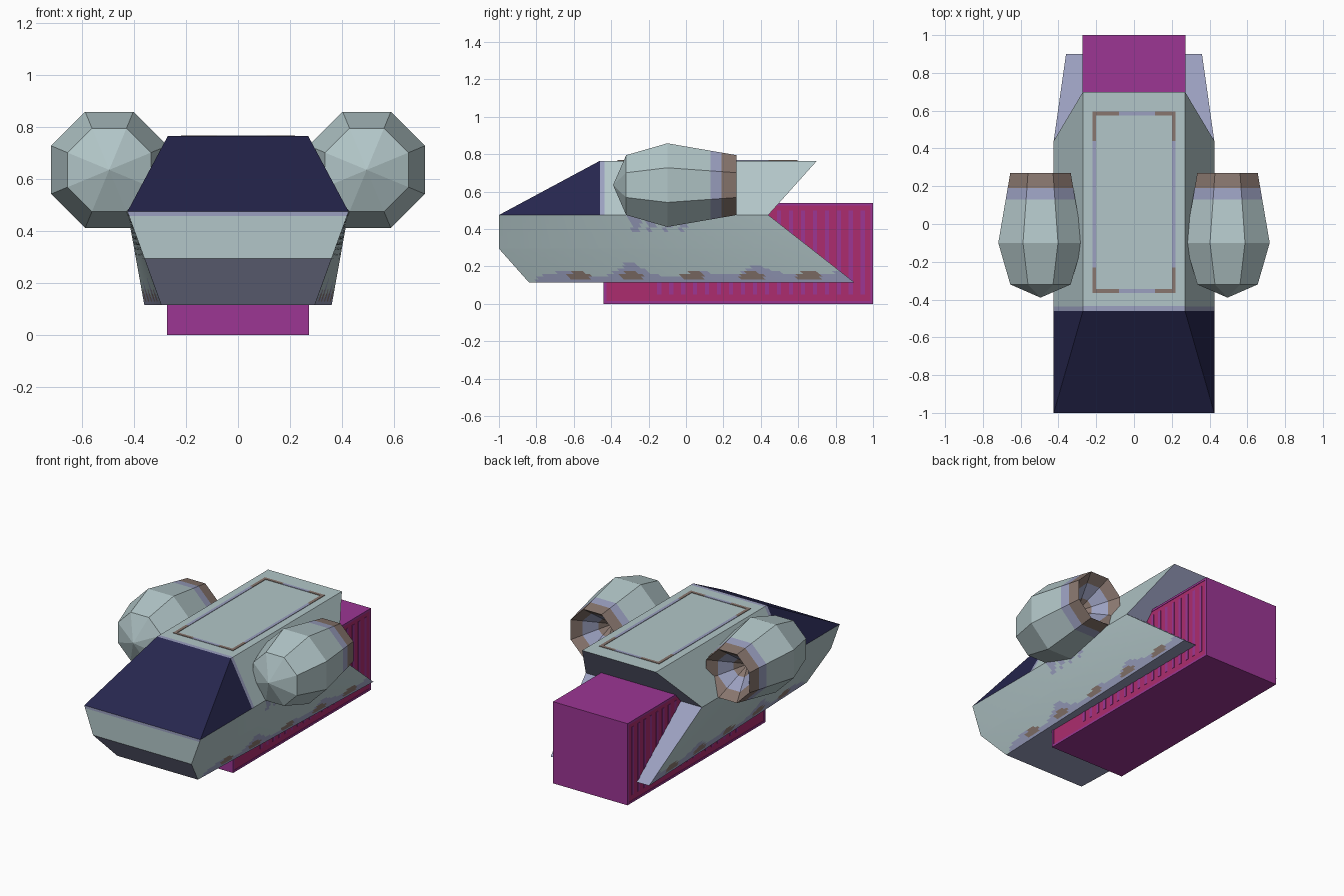
import bpy, bmesh, math
from mathutils import Vector

if "Cube" in bpy.data.objects:
    bpy.data.objects.remove(bpy.data.objects["Cube"])


def material(name, rgb):
    m = bpy.data.materials.new(name)
    lin = [((c / 255 + 0.055) / 1.055) ** 2.4 for c in rgb]
    m.diffuse_color = (*lin, 1)
    m.use_nodes = True
    m.node_tree.nodes["Principled BSDF"].inputs["Base Color"].default_value = m.diffuse_color
    return m


MATS = [material("pale_grey_green", (178, 198, 200)),
        material("lavender_grey", (155, 160, 192)),
        material("rust_brown", (136, 118, 110)),
        material("window_navy", (38, 38, 78)),
        material("magenta", (172, 44, 110)),
        material("purple", (156, 54, 148))]
HULL, LAV, RUST, NAVY, MAGENTA, PURPLE = range(6)


def finish(bm, name):
    me = bpy.data.meshes.new(name)
    bm.to_mesh(me)
    bm.free()
    for m in MATS:
        me.materials.append(m)
    ob = bpy.data.objects.new(name, me)
    bpy.context.collection.objects.link(ob)
    return ob


def patch(bm, corners, paint, nu=1, nv=1):
    """Bilinear grid between four corners, facing away from the hull centre."""
    a, b, c, d = [Vector(p) for p in corners]

    def at(i, j):
        u, v = i / nu, j / nv
        return a.lerp(b, u).lerp(d.lerp(c, u), v)
    vs = [[bm.verts.new(at(i, j)) for j in range(nv + 1)] for i in range(nu + 1)]
    for i in range(nu):
        for j in range(nv):
            f = bm.faces.new((vs[i][j], vs[i + 1][j], vs[i + 1][j + 1], vs[i][j + 1]))
            f.normal_update()
            mid = f.calc_center_median()
            if f.normal.dot(mid - Vector((0, 0, 0.42))) < 0:
                f.normal_flip()
            f.material_index = paint(mid.y, mid.z) if callable(paint) else paint


def box(bm, lo, hi, mat, side_mat=None):
    size = [h - l for l, h in zip(lo, hi)]
    vs = bmesh.ops.create_cube(bm, size=1)["verts"]
    for v in vs:
        v.co = Vector([l + (v.co[k] + 0.5) * size[k] for k, l in enumerate(lo)])
    for f in {f for v in vs for f in v.link_faces}:
        f.normal_update()
        f.material_index = side_mat if side_mat is not None and abs(f.normal.x) > 0.5 else mat


def bump(y, centre, width):
    return math.exp(-((y - centre) / width) ** 2)


# weathering rules for the hull sides
def lower_paint(y, z):
    for c in (-0.57, -0.29, 0.04, 0.35, 0.66):
        if ((y - c) / 0.065) ** 2 + ((z - 0.147) / 0.024) ** 2 < 1:
            return RUST
    top = 0.158 + 0.05 * bump(y, -0.3, 0.08) + 0.045 * bump(y, 0.36, 0.08) + 0.012 * math.sin(y * 17)
    return LAV if 0.118 < z < top and y > -0.8 else HULL


def middle_paint(y, z):
    if -0.31 < y < 0.01 and z > 0.415 + 0.03 * math.sin(y * 75):
        return LAV
    return HULL


# hull: upper cabin, lower body, nose and cut-away tail
bm = bmesh.new()
for s in (1, -1):
    def P(x, y, z):
        return (s * x, y, z)
    # side bands
    patch(bm, [P(.425, -1, .475), P(.425, .44, .475), P(.3925, .67, .295), P(.36, -1, .295)],
          middle_paint, 72, 8)
    patch(bm, [P(.36, -1, .295), P(.3925, .67, .295), P(.36, .90, .115), P(.295, -.84, .115)],
          lower_paint, 80, 12)
    # cabin side with trim next to the window
    patch(bm, [P(.425, -.46, .475), P(.425, -.437, .475), P(.27, -.437, .765), P(.27, -.46, .765)], LAV)
    patch(bm, [P(.425, -.437, .475), P(.425, .44, .475), P(.27, .70, .765), P(.27, -.437, .765)], HULL)
    # side window
    f = bm.faces.new([bm.verts.new(P(*p)) for p in
                      ((.425, -1, .475), (.425, -.46, .475), (.27, -.46, .765))][::s])
    f.material_index = NAVY


def across(w0, y0, z0, w1, y1, z1, mat):
    patch(bm, [(-w0, y0, z0), (w0, y0, z0), (w1, y1, z1), (-w1, y1, z1)], mat)


across(.425, -1, .475, .27, -.46, .765, NAVY)        # windscreen
across(.27, -.46, .765, .27, -.435, .765, LAV)       # roof trim
across(.27, -.435, .765, .27, .70, .765, HULL)       # roof
across(.425, -1, .475, .419, -1, .458, LAV)          # nose trim
across(.419, -1, .458, .36, -1, .295, HULL)          # nose
across(.36, -1, .295, .295, -.84, .115, LAV)         # chin
across(.295, -.84, .115, .36, .90, .115, LAV)        # belly
across(.425, .44, .475, .3925, .67, .295, LAV)       # tail slope
across(.3925, .67, .295, .36, .90, .115, LAV)
across(.27, .70, .765, .425, .44, .475, LAV)         # tail overhang
bmesh.ops.remove_doubles(bm, verts=bm.verts, dist=0.0005)
finish(bm, "hull")

# roof panel outline with rusty corners
bm = bmesh.new()
X, Y0, Y1, W = 0.22, -0.365, 0.595, 0.02
for s in (-1, 1):
    x0, x1 = sorted((s * X, s * (X - W)))
    for a, b, m in ((Y0, -.23, RUST), (-.23, .44, LAV), (.44, Y1, RUST)):
        box(bm, (x0, a, .762), (x1, b, .768), m)
for y in (Y0, Y1 - W):
    for a, b, m in ((-X + W, -.08, RUST), (-.08, .11, LAV), (.11, X - W, RUST)):
        box(bm, (a, y, .762), (b, y + W, .768), m)
finish(bm, "roof_panel_outline")

# keel block running under the hull and out of the tail
bm = bmesh.new()
box(bm, (-.27, -.44, 0), (.27, 1, .54), PURPLE, MAGENTA)
finish(bm, "keel_block")

# purple border and ribs on the keel sides
bm = bmesh.new()
for s in (-1, 1):
    x0, x1 = sorted((s * .268, s * .2725))
    for a, b, c, d in ((-.44, 1, 0, .014), (-.44, 1, .526, .54),
                       (-.44, -.426, .014, .526), (.986, 1, .014, .526)):
        box(bm, (x0, a, c), (x1, b, d), PURPLE)
    for i in range(18):
        y = .945 - i * .064
        box(bm, (x0, y - .011, .05), (x1, y + .011, .50), PURPLE)
finish(bm, "keel_ribs")

# engine pods: eight-sided lathe along y, hollow cone at the back
PROFILE = [(.16, -.32), (.2235, -.10), (.184, .13), (.1738, .19), (.16, .27),
           (.115, .21), (.055, .13)]
RING_MATS = [HULL, HULL, LAV, RUST, RUST, LAV]
for s, name in ((1, "right_engine"), (-1, "left_engine")):
    bm = bmesh.new()
    rings = []
    for r, y in PROFILE:
        R = r / math.cos(math.pi / 8)
        rings.append([bm.verts.new((s * .495 + R * math.cos(math.pi / 8 * (2 * k + 1)), y,
                                    .635 + R * math.sin(math.pi / 8 * (2 * k + 1)))) for k in range(8)])
    front = bm.verts.new((s * .495, -.39, .635))
    back = bm.verts.new((s * .495, .06, .635))
    for k in range(8):
        n = (k + 1) % 8
        for i, m in enumerate(RING_MATS):
            f = bm.faces.new((rings[i][k], rings[i][n], rings[i + 1][n], rings[i + 1][k]))
            f.material_index = m
        bm.faces.new((front, rings[0][n], rings[0][k])).material_index = HULL
        bm.faces.new((back, rings[-1][k], rings[-1][n])).material_index = RUST
    bmesh.ops.recalc_face_normals(bm, faces=bm.faces)
    finish(bm, name)
